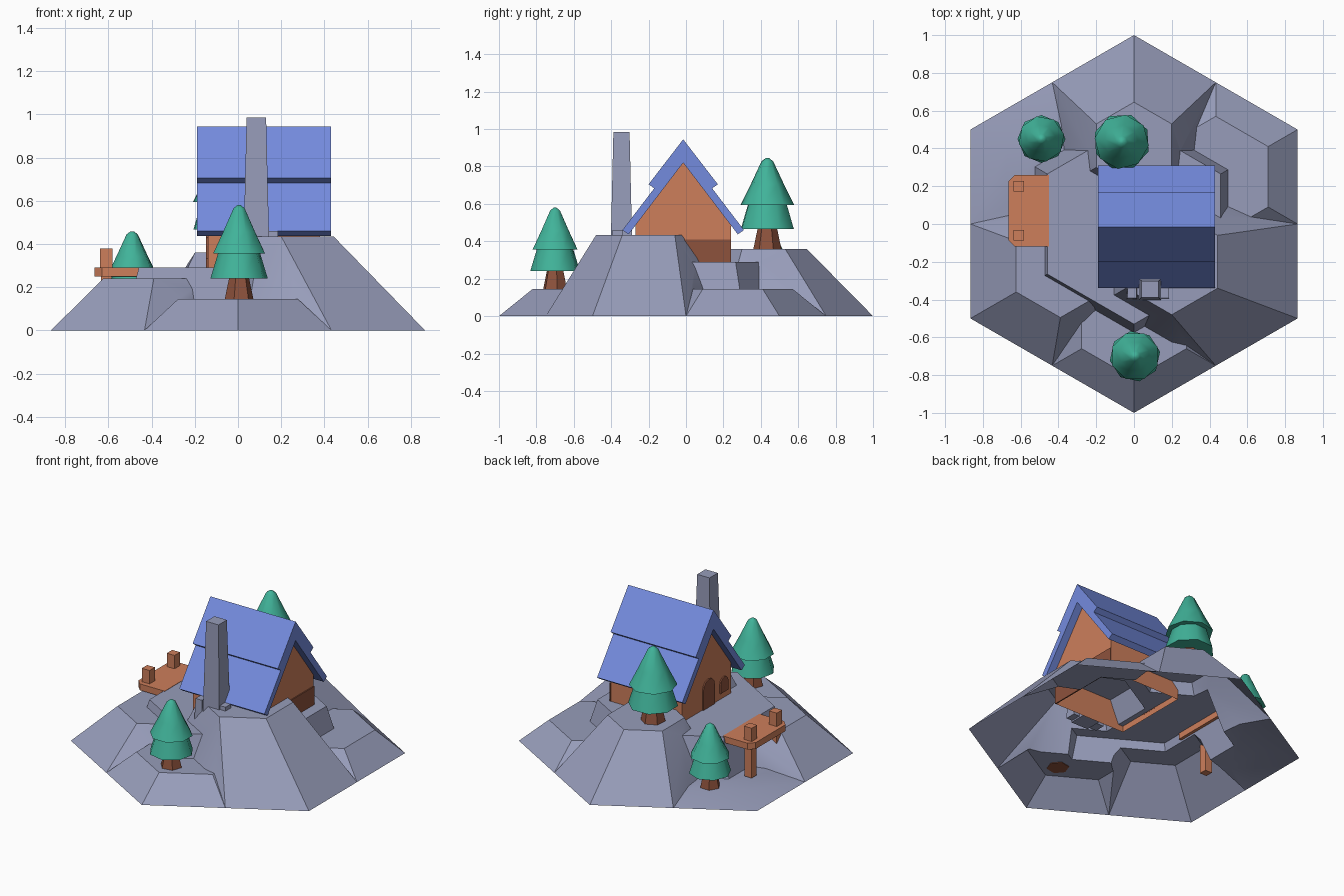
import bpy, bmesh, math
from mathutils import Vector

if "Cube" in bpy.data.objects:
    bpy.data.objects.remove(bpy.data.objects["Cube"])

def material(name, rgb):
    m = bpy.data.materials.new(name)
    m.diffuse_color = (*rgb, 1)
    m.use_nodes = True
    m.node_tree.nodes["Principled BSDF"].inputs["Base Color"].default_value = m.diffuse_color
    return m

STONE = material("stone grey", (.31, .335, .49))
ROOF = material("roof blue", (.175, .26, .73))
WOOD = material("light wood", (.61, .21, .105))
DARK = material("dark wood", (.27, .085, .046))
GREEN = material("pine green", (.052, .45, .32))

def smooth(me, degrees):
    me.shade_smooth()
    me.set_sharp_from_angle(angle=math.radians(degrees))

def finish(bm, name, mat):
    bmesh.ops.recalc_face_normals(bm, faces=bm.faces[:])
    me = bpy.data.meshes.new(name)
    bm.to_mesh(me)
    bm.free()
    me.materials.append(mat)
    ob = bpy.data.objects.new(name, me)
    bpy.context.collection.objects.link(ob)
    return ob

def hull(points, name, mat):
    bm = bmesh.new()
    for p in points:
        bm.verts.new(p)
    r = bmesh.ops.convex_hull(bm, input=bm.verts[:])
    junk = [v for v in set(r["geom_interior"] + r["geom_unused"]) if isinstance(v, bmesh.types.BMVert)]
    bmesh.ops.delete(bm, geom=junk, context='VERTS')
    bmesh.ops.dissolve_limit(bm, angle_limit=.01, verts=bm.verts[:], edges=bm.edges[:])
    return finish(bm, name, mat)

def prism(points, offset, name, mat):
    """Flat outline pushed along an offset vector."""
    bm = bmesh.new()
    f = bm.faces.new([bm.verts.new(p) for p in points])
    g = bmesh.ops.extrude_face_region(bm, geom=[f])
    bmesh.ops.translate(bm, vec=Vector(offset), verts=[v for v in g["geom"] if isinstance(v, bmesh.types.BMVert)])
    return finish(bm, name, mat)

def box(x, y, z0, z1, sx, sy, name, mat, taper=1.0):
    pts = []
    for z, k in ((z0, 1), (z1, taper)):
        pts += [(x + i * sx * k / 2, y + j * sy * k / 2, z) for i in (-1, 1) for j in (-1, 1)]
    return hull(pts, name, mat)

def ring(cx, cy, r, z, n=6, a0=90):
    return [(cx + r * math.cos(math.radians(a0) + i * math.tau / n),
             cy + r * math.sin(math.radians(a0) + i * math.tau / n), z) for i in range(n)]

def polar(r, deg, z=0):
    return (r * math.cos(math.radians(deg)), r * math.sin(math.radians(deg)), z)

# Terrain: six corner terraces round a middle one, merged into an open shell
# angle, height, centre distance along the angle, radius, flare of the inner slopes
terraces = [(-90, .145, .50, .32, .2), (30, .145, .50, .32, .2), (90, .36, .415, .23, .55),
            (150, .045, .48, .30, .2), (210, .24, .45, .27, .4), (-30, .435, None, .28, .5)]
hill = hull(ring(0, 0, .53, .29) + ring(0, 0, .65, -.1), "hill", STONE)
AP = math.sqrt(3) / 2
for i, (ang, h, c, r, flare) in enumerate(terraces):
    cx, cy, _ = polar(c, ang) if c else (.2, -.2, 0)
    low = -.11 - .01 * i
    part = hull(ring(cx, cy, r, h) + ring(cx, cy, r + flare * (h - low), low)
                + [polar(1, ang), polar(AP, ang - 30), polar(AP, ang + 30), (0, 0, low)],
                "terrace", STONE)
    mod = hill.modifiers.new("join", 'BOOLEAN')
    mod.operation = 'UNION'
    mod.solver = 'EXACT'
    mod.object = part
    dg = bpy.context.evaluated_depsgraph_get()
    me = bpy.data.meshes.new_from_object(hill.evaluated_get(dg))
    hill.modifiers.clear()
    hill.data = me
    bpy.data.objects.remove(part)
bm = bmesh.new()
bm.from_mesh(hill.data)
bmesh.ops.bisect_plane(bm, geom=bm.verts[:] + bm.edges[:] + bm.faces[:], dist=1e-5,
                       plane_co=(0, 0, 0), plane_no=(0, 0, 1), clear_inner=True)
bm.to_mesh(hill.data)
bm.free()
hill.data.materials.clear()
hill.data.materials.append(STONE)
smooth(hill.data, 32)

# House walls with gables, open underneath
YC = -.015
gable = [(-.255, .25), (.255, .25), (.255, .488), (0, .82), (-.255, .488)]
house = prism([(-.14, YC + y, z) for y, z in gable], (.52, 0, 0), "house_walls", WOOD)
bm = bmesh.new()
bm.from_mesh(house.data)
bmesh.ops.delete(bm, geom=[f for f in bm.faces if f.normal.z < -.9], context='FACES_ONLY')
bm.to_mesh(house.data)
bm.free()

# Roof: two overlapping layers per side, one mirrored profile
half = [(.185, .705), (.155, .683), (.325, .46), (.292, .437)]
prof = [(0, .945)] + half + [(0, .82)] + [(-y, z) for y, z in reversed(half)]
prism([(-.19, YC + y, z) for y, z in prof], (.62, 0, 0), "roof", ROOF)

# Dark base band on the right gable, arched door and window on the left
box(.383, YC, .25, .41, .008, .512, "wall_base_band", DARK)
def arch(y, z0, w, h, name):
    pts = [(-.148, y - w / 2, z0), (-.148, y + w / 2, z0)]
    pts += [(-.148, y + w / 2 * math.cos(a), z0 + h + w / 2 * math.sin(a))
            for a in (math.pi * k / 6 for k in range(7))]
    prism(pts, (.009, 0, 0), name, DARK)
arch(-.03, .285, .12, .13, "door")
arch(-.19, .33, .08, .06, "window")

# Chimney with footing stones
box(.085, -.345, .27, .985, .125, .12, "chimney", STONE, .72)
for s in (-1, 1):
    box(.075 + s * .085, -.365, .28, .46, .06, .07, "chimney_footing", STONE, .8)

# Deck with posts
prism([(-.45, -.12, .25), (-.45, .26, .25), (-.63, .26, .25), (-.665, .225, .25),
       (-.665, -.085, .25), (-.63, -.12, .25)], (0, 0, .042), "deck", WOOD)
for y in (.2, -.06):
    box(-.61, y, .285, .38, .056, .056, "deck_post_top", WOOD)
    box(-.61, y, .05, .255, .05, .05, "deck_post_leg", WOOD)

# Pine trees: tapered trunk and two tiers of branches
def tier(x, y, z, s, rings, n, a0, name, mat):
    bm = bmesh.new()
    loops = [[bm.verts.new(p) for p in ring(x, y, r * s, z + h * s, n, a0)] for r, h in rings]
    for a, b in zip(loops, loops[1:]):
        for i in range(n):
            bm.faces.new((a[i], a[(i + 1) % n], b[(i + 1) % n], b[i]))
    bm.faces.new(loops[0])
    bm.faces.new(loops[-1])
    ob = finish(bm, name, mat)
    if mat == GREEN:
        smooth(ob.data, 50)

for x, y, z, s, a in ((0.005, -.70, .145, 1, 10), (-.065, .435, .36, 1.115, 25), (-.49, .45, .05, .94, 0)):
    tier(x, y, z, s, [(.068, -.004), (.042, .12)], 6, a, "trunk", DARK)
    tier(x, y, z, s, [(.135, .095), (.095, .225)], 8, a, "lower_branches", GREEN)
    tier(x, y, z, s, [(.13, .21), (.08, .31), (.028, .42), (.008, .435)], 8, a + 12, "upper_branches", GREEN)
